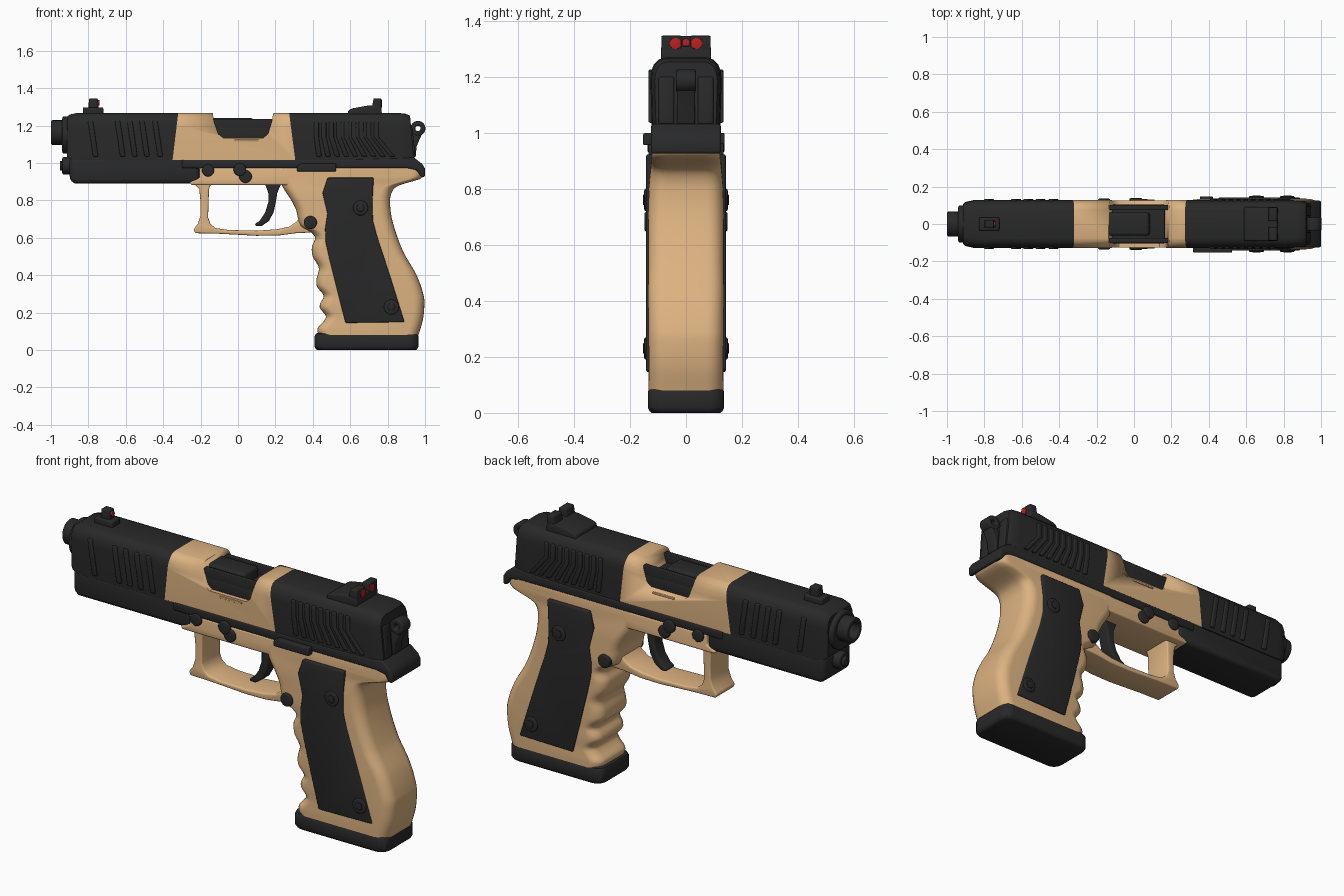
import bpy, bmesh, math
from mathutils import Vector


def material(name, rgb):
    m = bpy.data.materials.new(name)
    m.diffuse_color = (*rgb, 1)
    return m


TAN = material("sand tan", (0.72, 0.45, 0.22))
BLACK = material("matte black", (0.022, 0.022, 0.022))
RED = material("sight red", (0.5, 0.015, 0.015))


def finish(name, bm, mats, bevel=0, angle=35):
    bmesh.ops.remove_doubles(bm, verts=bm.verts, dist=1e-5)
    bmesh.ops.recalc_face_normals(bm, faces=bm.faces)
    me = bpy.data.meshes.new(name)
    bm.to_mesh(me)
    bm.free()
    ob = bpy.data.objects.new(name, me)
    bpy.context.collection.objects.link(ob)
    for m in mats:
        me.materials.append(m)
    bpy.ops.object.select_all(action='DESELECT')
    ob.select_set(True)
    bpy.context.view_layer.objects.active = ob
    if bevel:
        b = ob.modifiers.new("bevel", 'BEVEL')
        b.width, b.segments, b.limit_method = bevel, 3, 'ANGLE'
        b.angle_limit = math.radians(40)
        bpy.ops.object.modifier_apply(modifier="bevel")
    bpy.ops.object.shade_smooth_by_angle(angle=math.radians(angle))
    return ob


def loft(name, rings, mats, bevel=0, seg_mat=None, angle=35):
    """Skin closed rings of points, capped at both ends."""
    bm = bmesh.new()
    vs = [[bm.verts.new(p) for p in r] for r in rings]
    n = len(vs[0])
    bm.faces.new(vs[0]).material_index = seg_mat[0] if seg_mat else 0
    bm.faces.new(vs[-1]).material_index = seg_mat[-1] if seg_mat else 0
    for k in range(len(vs) - 1):
        for i in range(n):
            j = (i + 1) % n
            f = bm.faces.new((vs[k][i], vs[k][j], vs[k + 1][j], vs[k + 1][i]))
            f.material_index = seg_mat[k] if seg_mat else 0
    return finish(name, bm, mats, bevel, angle)


def prism(name, pts, hw, mat, bevel=0.008, y=0):
    """Side profile (x, z) given thickness across y."""
    return loft(name, [[(p[0], y + s * hw, p[1]) for p in pts] for s in (-1, 1)], [mat], bevel)


def tube(name, axis, c, r, h, mat, inner=0, bevel=0.006, seg=28):
    """Disc or ring of half length h along axis."""
    bm = bmesh.new()
    prof = [(inner, -h), (r, -h), (r, h), (inner, h)]
    vs = []
    for k in range(seg):
        a = 2 * math.pi * k / seg
        u, v = math.cos(a), math.sin(a)
        vs.append([bm.verts.new(Vector(c) + (Vector((t, q * u, q * v)) if axis == 'x'
                   else Vector((q * u, t, q * v)))) for q, t in prof])
    for k in range(seg):
        a, b = vs[k], vs[(k + 1) % seg]
        for i in range(4 if inner else 3):
            j = (i + 1) % 4
            bm.faces.new((a[i], a[j], b[j], b[i]))
    return finish(name, bm, [mat], bevel)


def round_rect(x0, x1, hw, r, z):
    out = []
    for cx, cy, a0 in ((x1 - r, hw - r, 0), (x0 + r, hw - r, 90), (x0 + r, r - hw, 180), (x1 - r, r - hw, 270)):
        for k in range(7):
            a = math.radians(a0 + 15 * k)
            out.append((cx + r * math.cos(a), cy + r * math.sin(a), z))
    return out


def smooth(tab, z):
    """Smooth interpolation of a (z, value) table."""
    def slope(i):
        a, b = tab[max(i - 1, 0)], tab[min(i + 1, len(tab) - 1)]
        return (b[1] - a[1]) / (b[0] - a[0])
    for i in range(len(tab) - 1):
        (z0, a), (z1, b) = tab[i], tab[i + 1]
        if z <= z1 + 1e-6:
            d = z1 - z0
            t = (z - z0) / d
            return ((2*t**3 - 3*t*t + 1) * a + (t**3 - 2*t*t + t) * d * slope(i)
                    + (3*t*t - 2*t**3) * b + (t**3 - t*t) * d * slope(i + 1))


# Slide: one lofted body, tan in the middle, with the port cut out
half = [(0.122, 1.015), (0.127, 1.19), (0.124, 1.22), (0.114, 1.245), (0.098, 1.261), (0.075, 1.268)]
section = half + [(-y, z) for y, z in reversed(half)]
stations = [(-0.915, 0.84, 0), (-0.90, 0.93, 0), (-0.86, 1, 0), (-0.335, 1, 0.12),
            (0.29, 1, -0.13), (0.86, 1, -0.08), (0.905, 0.97, -0.08), (0.93, 0.88, -0.08)]
rings = [[(x + k * (z - 1.14), y * s, 1.14 + (z - 1.14) * s) for y, z in section] for x, s, k in stations]
slide = loft("slide", rings, [TAN, BLACK], seg_mat=[1, 1, 1, 0, 1, 1, 1])
cutter = prism("port_cutter", [(-0.14, 1.30), (-0.128, 1.22), (-0.105, 1.155), (-0.08, 1.135),
                               (0.135, 1.135), (0.16, 1.155), (0.18, 1.22), (0.195, 1.30)], 0.3, TAN, 0)
cutter.hide_render = True
bpy.context.view_layer.objects.active = slide
mod = slide.modifiers.new("port", 'BOOLEAN')
mod.operation, mod.object, mod.solver = 'DIFFERENCE', cutter, 'EXACT'
bpy.ops.object.modifier_apply(modifier="port")
bpy.data.objects.remove(cutter)

# Barrel and rails seen in the port
prism("barrel_hood", [(-0.15, 1.12), (-0.15, 1.242), (0.08, 1.242), (0.09, 1.12)], 0.062, BLACK, 0.015)
prism("port_floor", [(-0.118, 1.12), (-0.118, 1.19), (0.165, 1.19), (0.165, 1.12)], 0.103, BLACK, 0.006)
for s in (-1, 1):
    prism("port_rail", [(-0.14, 1.15), (-0.14, 1.236), (0.185, 1.236), (0.17, 1.15)], 0.014, BLACK, 0.004, s * 0.088)
    prism("port_lip", [(-0.02, 1.115), (-0.02, 1.125), (0.11, 1.125), (0.11, 1.115)], 0.004, TAN, 0.002, s * 0.126)

# Slide serrations
for i, x in enumerate((-0.775, -0.63, -0.565, -0.50, -0.43)):
    prism("front_serration", [(x, 1.035), (x + 0.028, 1.035), (x, 1.225), (x - 0.028, 1.225)], 0.134, BLACK, 0.006)
for i in range(9):
    x = 0.42 + 0.049 * i
    t = x - 0.01 - 0.009 * i
    prism("rear_serration", [(x, 1.035), (x + 0.027, 1.035), (t + 0.022, 1.14), (t + 0.022, 1.22),
                             (t - 0.004, 1.22), (t - 0.004, 1.14)], 0.134, BLACK, 0.006)

# Muzzle, bushing and guide rod cap
tube("muzzle", 'x', (-0.95, 0, 1.163), 0.066, 0.05, BLACK, 0.04, 0.008)
tube("bushing", 'x', (-0.905, 0, 1.15), 0.1, 0.035, BLACK, 0, 0.012)
tube("guide_rod_cap", 'x', (-0.91, 0, 0.985), 0.046, 0.03, BLACK, 0, 0.008)
tube("guide_rod_tip", 'x', (-0.935, 0, 0.985), 0.026, 0.018, BLACK)

# Dust cover and frame rails
prism("dust_cover", [(-0.90, 1.035), (-0.90, 0.905), (-0.87, 0.89), (-0.205, 0.89), (-0.205, 1.02), (-0.3, 1.035)],
      0.117, BLACK, 0.025)
prism("frame_rail", [(-0.3, 1.02), (-0.3, 0.972), (0.90, 0.972), (0.955, 0.962), (0.98, 0.925), (1.0, 0.925),
                     (1.0, 0.97), (0.985, 0.995), (0.94, 1.03), (0.6, 1.02)], 0.125, BLACK, 0.012)
prism("frame_body", [(-0.205, 0.974), (-0.205, 0.92), (-0.26, 0.897), (-0.25, 0.882), (0.28, 0.882),
                     (0.40, 0.85), (0.8, 0.88), (0.85, 0.974)], 0.121, TAN, 0.012)

# Trigger guard and trigger
outer = [(-0.245, 0.9), (-0.207, 0.86), (-0.2, 0.79), (-0.2, 0.72), (-0.215, 0.675), (-0.237, 0.645), (-0.23, 0.625),
         (-0.1, 0.622), (0.1, 0.611), (0.22, 0.613), (0.31, 0.625), (0.42, 0.63)]
inner = [(0.42, 0.72), (0.33, 0.71), (0.312, 0.685), (0.275, 0.66), (0.21, 0.646), (0.1, 0.638), (-0.05, 0.642),
         (-0.12, 0.652), (-0.148, 0.675), (-0.16, 0.71), (-0.155, 0.86), (-0.14, 0.9)]
prism("trigger_guard", outer + inner, 0.08, TAN, 0.008)
prism("trigger", [(0.14, 0.9), (0.162, 0.84), (0.162, 0.79), (0.145, 0.735), (0.115, 0.69), (0.09, 0.675), (0.095, 0.663),
                  (0.125, 0.662), (0.165, 0.69), (0.19, 0.735), (0.202, 0.79), (0.21, 0.84), (0.235, 0.9)], 0.035, BLACK, 0.01)

# Grip: stacked rounded sections following front and back curves
front = [(0.08, 0.43), (0.115, 0.425), (0.15, 0.455), (0.18, 0.47), (0.225, 0.438), (0.25, 0.44), (0.29, 0.458),
         (0.34, 0.422), (0.38, 0.42), (0.44, 0.432), (0.50, 0.40), (0.55, 0.395), (0.60, 0.412), (0.63, 0.39),
         (0.66, 0.34), (0.70, 0.322), (0.75, 0.31), (0.80, 0.285), (0.88, 0.235), (0.974, 0.2)]
back = [(0.08, 0.965), (0.16, 0.988), (0.23, 0.996), (0.29, 0.993), (0.40, 0.955), (0.53, 0.882), (0.69, 0.826),
        (0.80, 0.813), (0.855, 0.828), (0.88, 0.86), (0.90, 0.925), (0.915, 0.975), (0.94, 0.992), (0.974, 0.985)]
width = [(0.08, 0.133), (0.5, 0.135), (0.8, 0.133), (0.92, 0.122), (0.974, 0.12)]
rings = []
for k in range(91):
    z = 0.08 + 0.894 * k / 90
    rings.append(round_rect(smooth(front, z), smooth(back, z), smooth(width, z), 0.06, z))
loft("grip", rings, [TAN], angle=50)

# Magazine base plate
loft("base_plate", [round_rect(0.41 + d, 0.965 - d, 0.136 - d, 0.05, z)
                    for z, d in ((0, 0.014), (0.006, 0.006), (0.018, 0), (0.075, 0), (0.086, 0.005), (0.091, 0.014))],
     [BLACK])

# Grip panels and screws on both sides
panel = [(0.48, 0.922), (0.725, 0.922), (0.718, 0.77), (0.722, 0.69), (0.74, 0.62), (0.815, 0.39), (0.89, 0.15),
         (0.575, 0.145), (0.545, 0.26), (0.49, 0.48), (0.468, 0.58), (0.466, 0.65), (0.478, 0.73), (0.452, 0.84)]
prism("grip_panels", panel, 0.142, BLACK, 0.006)
for x, z in ((0.655, 0.76), (0.82, 0.23)):
    tube("panel_screw", 'y', (x, 0, z), 0.04, 0.149, BLACK)
    tube("screw_centre", 'y', (x, 0, z), 0.022, 0.153, BLACK, 0, 0.003, 6)

# Pins, lever, button and slide catch
for n, x, z, r, h in (("front_pin", -0.16, 0.96, 0.032, 0.135), ("middle_pin", 0.01, 0.965, 0.034, 0.138),
                      ("takedown_lever", 0.04, 0.928, 0.034, 0.134), ("magazine_button", 0.387, 0.682, 0.035, 0.148)):
    tube(n, 'y', (x, 0, z), r, h, BLACK)
prism("slide_catch", [(0.315, 0.955), (0.315, 0.985), (0.34, 0.998), (0.525, 0.998), (0.525, 0.955)],
      0.02, BLACK, 0.006, -0.133)

# Hammer and rear plate
tube("hammer_ring", 'y', (0.962, 0, 1.185), 0.04, 0.035, BLACK, 0.014)
prism("hammer_arm", [(0.90, 1.03), (0.95, 1.03), (0.955, 1.09), (0.985, 1.158), (0.945, 1.165), (0.90, 1.12)], 0.033, BLACK)
for s in (-1, 1):
    prism("rear_plate", [(0.9, 1.03), (0.948, 1.03), (0.94, 1.12), (0.93, 1.2), (0.9, 1.2)], 0.028, BLACK, 0.008, s * 0.07)

# Rear sight with notch and two red dots
prism("rear_sight_base", [(0.585, 1.255), (0.59, 1.282), (0.61, 1.292), (0.70, 1.308), (0.765, 1.308), (0.77, 1.255)],
      0.09, BLACK)
for s in (-1, 1):
    prism("rear_sight_post", [(0.715, 1.29), (0.725, 1.346), (0.766, 1.346), (0.766, 1.29)], 0.036, BLACK, 0.005, s * 0.052)
    tube("rear_sight_dot", 'x', (0.765, s * 0.038, 1.318), 0.02, 0.005, RED, 0, 0.001)

# Front sight with red dot
prism("front_sight_base", [(-0.83, 1.255), (-0.83, 1.298), (-0.72, 1.298), (-0.72, 1.255)], 0.036, BLACK)
prism("front_sight_post", [(-0.80, 1.28), (-0.797, 1.345), (-0.75, 1.345), (-0.745, 1.28)], 0.022, BLACK, 0.005)
tube("front_sight_dot", 'x', (-0.746, 0, 1.322), 0.014, 0.006, RED, 0, 0.001)
